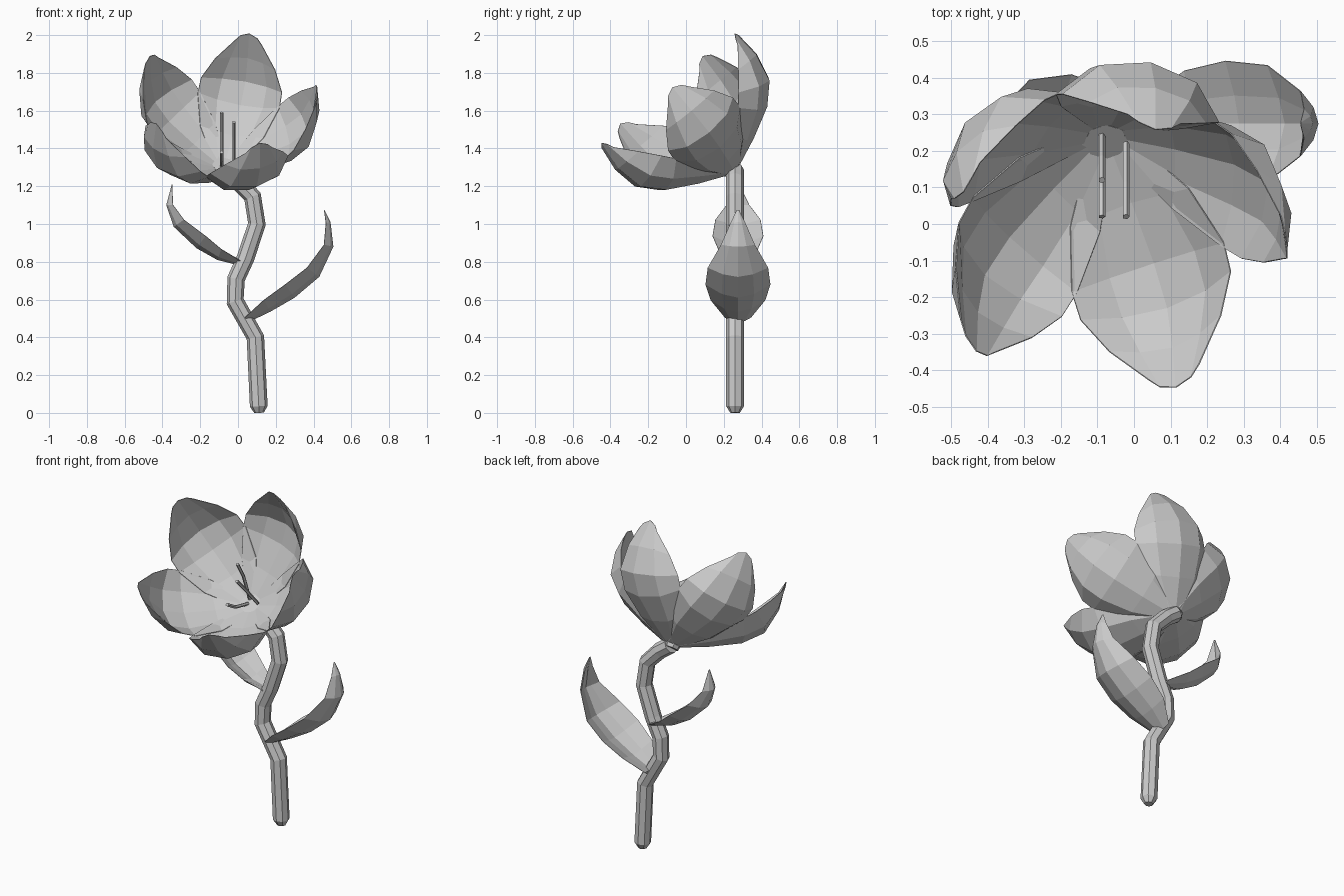
import bpy
import math
from mathutils import Vector, Matrix

if "Cube" in bpy.data.objects:
    bpy.data.objects.remove(bpy.data.objects["Cube"])


def make_object(name, verts, faces):
    me = bpy.data.meshes.new(name)
    me.from_pydata([tuple(v) for v in verts], [], faces)
    me.update()
    ob = bpy.data.objects.new(name, me)
    bpy.context.collection.objects.link(ob)
    return ob


def ribbon(name, rows, matrix, thick, tip_drop, section):
    """Cupped blade along a spine in local XZ; rows are (x, z, half width, cup).
    section lists (side position, share of cup) across the blade."""
    pts = [Vector((r[0], 0, r[1])) for r in rows]
    verts, faces = [], []
    last, n = len(rows) - 1, len(section)
    for i, (_, _, w, cup) in enumerate(rows):
        t = (pts[min(i + 1, last)] - pts[max(i - 1, 0)]).normalized()
        inward = Vector((-t.z, 0, t.x))
        for s, c in section:
            p = pts[i] + Vector((0, w * s, 0)) + inward * cup * c
            if i == last:
                p -= t * tip_drop * s * s
            verts.append(matrix @ p)
    for i in range(last):
        for j in range(n - 1):
            a = i * n + j
            faces.append((a, a + n, a + n + 1, a + 1))
    ob = make_object(name, verts, faces)
    # Thick in the middle, sharp at the rim
    group = ob.vertex_groups.new(name="thick")
    for k in range(len(verts)):
        rim = k % n in (0, n - 1) or k // n == last
        group.add([k], 0.1 if rim else 1.0, 'REPLACE')
    mod = ob.modifiers.new("thickness", 'SOLIDIFY')
    mod.thickness = thick
    mod.offset = 1
    mod.vertex_group = "thick"
    return ob


def tube(name, path, radii, sides):
    """Faceted tube along a planar path."""
    pts = [Vector(p) for p in path]
    last = len(pts) - 1
    verts, faces = [], []
    for i, p in enumerate(pts):
        t = (pts[min(i + 1, last)] - pts[max(i - 1, 0)]).normalized()
        ref = Vector((0, 1, 0)) if abs(t.y) < 0.1 else Vector((1, 0, 0))
        u = (ref - t * ref.dot(t)).normalized()
        v = t.cross(u)
        for k in range(sides):
            a = 2 * math.pi * k / sides
            verts.append(p + (u * math.cos(a) + v * math.sin(a)) * radii[i])
    for i in range(last):
        for k in range(sides):
            a, b = i * sides + k, i * sides + (k + 1) % sides
            faces.append((a, b, b + sides, a + sides))
    faces.append(tuple(reversed(range(sides))))
    faces.append(tuple(range(last * sides, (last + 1) * sides)))
    return make_object(name, verts, faces)


# Winding faceted stem
STEM_Y = 0.26
stem = [(0.112, 0.0), (0.11, 0.035), (0.092, 0.4), (-0.015, 0.59), (-0.01, 0.71),
        (0.04, 0.82), (0.10, 1.0), (0.077, 1.145), (-0.01, 1.235), (-0.08, 1.285)]
tube("stem", [(x, STEM_Y, z) for x, z in stem], [0.025] + [0.047] * 9, 8)

# Leaves (the left one is turned half a circle about the vertical)
LEAF_SECTION = [(-1, 1), (-0.5, 0.28), (0, 0), (0.5, 0.28), (1, 1)]
right_leaf = [(0.05, 0.478, 0.07, 0.03), (0.17, 0.535, 0.145, 0.07), (0.30, 0.61, 0.172, 0.085),
              (0.43, 0.72, 0.16, 0.08), (0.505, 0.88, 0.09, 0.05), (0.49, 1.01, 0.04, 0.025),
              (0.457, 1.075, 0.006, 0.0)]
ribbon("right_leaf", right_leaf, Matrix.Translation((0, 0.275, 0)), 0.022, 0, LEAF_SECTION)
left_leaf = [(-0.02, 0.777, 0.05, 0.02), (0.11, 0.81, 0.105, 0.06), (0.22, 0.872, 0.135, 0.08),
             (0.34, 0.985, 0.12, 0.065), (0.38, 1.10, 0.06, 0.035), (0.35, 1.212, 0.006, 0.0)]
ribbon("left_leaf", left_leaf,
       Matrix.Translation((0, 0.275, 0)) @ Matrix.Rotation(math.pi, 4, 'Z'), 0.02, 0, LEAF_SECTION)

# Flower head: five overlapping petals around a tilted axis
base = Vector((-0.078, 0.25, 1.283))
axis = Vector((0.03, -0.633, 0.774)).normalized()
e1 = Vector((0.25, 0.75, 0.61))
e1 = (e1 - axis * e1.dot(axis)).normalized()
PETAL_SECTION = [(-1, 1), (-0.62, 0.25), (0, 0), (0.62, 0.25), (1, 1)]
petal = [(0.02, -0.01, 0.05, 0.02), (0.20, 0.065, 0.175, 0.075), (0.365, 0.15, 0.225, 0.12),
         (0.465, 0.25, 0.222, 0.13), (0.498, 0.40, 0.165, 0.085), (0.482, 0.56, 0.075, 0.015)]
for k in range(5):
    radial = Matrix.Rotation(k * math.tau / 5, 3, axis) @ e1
    frame = Matrix((radial, axis.cross(radial), axis)).transposed().to_4x4()
    ribbon(f"petal_{k + 1}", petal, Matrix.Translation(base) @ frame, 0.03, 0.055, PETAL_SECTION)

# Receptacle joining the petals to the stem
tube("receptacle", [base - axis * 0.02, base + axis * 0.04], [0.045, 0.06], 8)

# Stamens
stamens = [(-0.088, [(0.24, 1.33), (0.18, 1.49), (0.12, 1.59)]),
           (-0.088, [(0.22, 1.31), (0.10, 1.335), (0.02, 1.38)]),
           (-0.022, [(0.22, 1.33), (0.11, 1.45), (0.02, 1.54)])]
for k, (x, path) in enumerate(stamens):
    tube(f"stamen_{k + 1}", [(x, y, z) for y, z in path], [0.01] * 3, 5)
